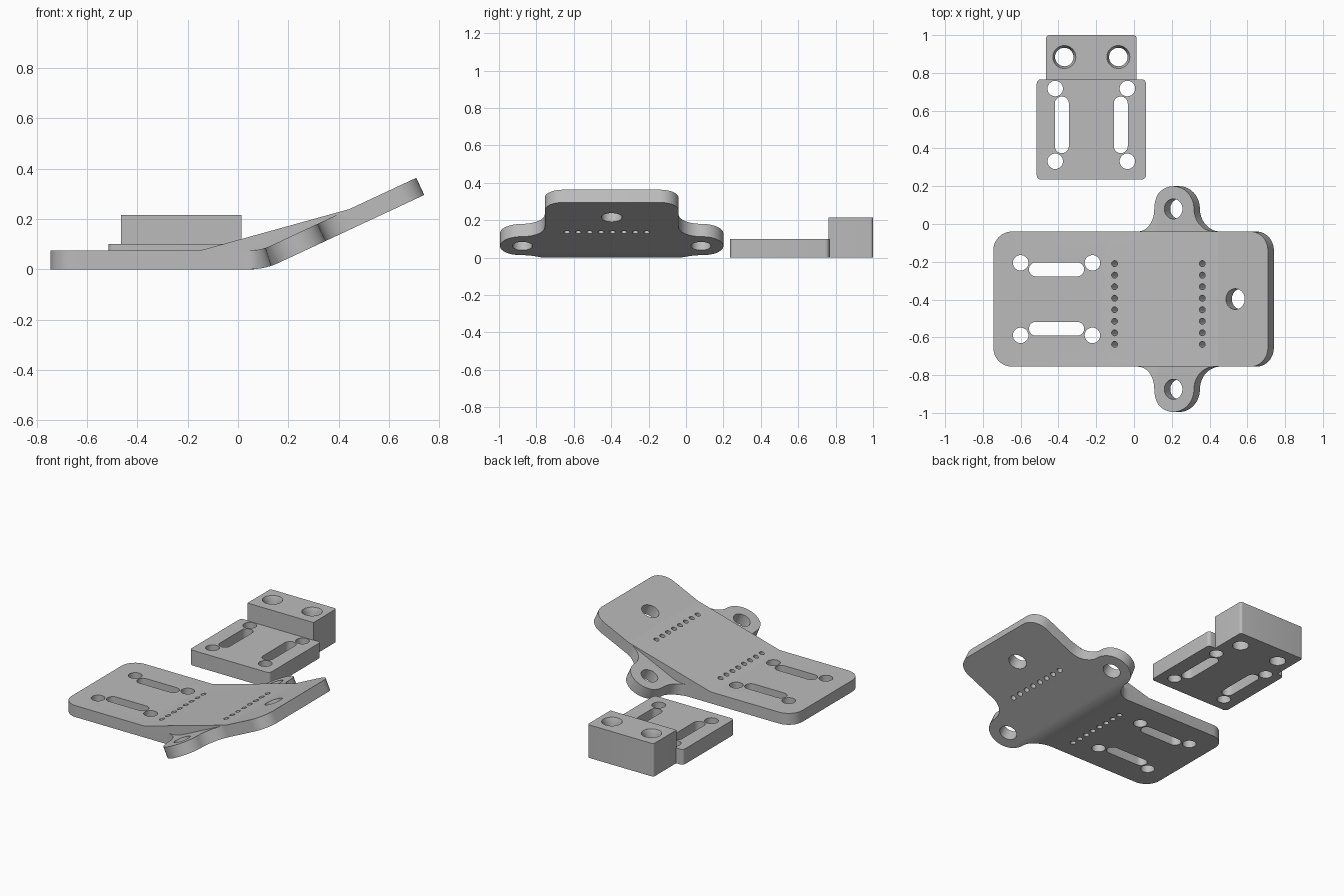
import bpy, bmesh, math
from mathutils import Matrix, Vector

if "Cube" in bpy.data.objects:
    bpy.data.objects.remove(bpy.data.objects["Cube"])

grey = bpy.data.materials.new("plain grey")
grey.diffuse_color = (0.5, 0.5, 0.5, 1)
grey.use_nodes = True
grey.node_tree.nodes["Principled BSDF"].inputs["Base Color"].default_value = grey.diffuse_color

THICK, TILT = 0.075, math.radians(25)
YC, W = -0.3975, 0.3575              # plate centre line and half width
U0, U1 = -0.745, 0.804               # plate ends along its unrolled length
BEND, RAD = 0.047, 0.27              # bend start and outer radius
EAR, EAR_R = 0.252, 0.12             # ear centre and radius


def rounded(cx, cy, hx, hy, r, n=10):
    """Rounded rectangle; a circle when hx = hy = r, a slot when hy = r."""
    pts = []
    for i, (sx, sy) in enumerate(((1, 1), (-1, 1), (-1, -1), (1, -1))):
        for k in range(n + 1):
            a = (i + k / n) * math.pi / 2
            p = (cx + sx * (hx - r) + r * math.cos(a), cy + sy * (hy - r) + r * math.sin(a))
            if not pts or math.dist(p, pts[-1]) > 1e-5:
                pts.append(p)
    if math.dist(pts[0], pts[-1]) < 1e-5:
        pts.pop()
    return pts


def circle(cx, cy, r, n=10):
    return rounded(cx, cy, r, r, r, n)


def loft(bm, low, high):
    a, b = [bm.verts.new(p) for p in low], [bm.verts.new(p) for p in high]
    bm.faces.new(a[::-1])
    bm.faces.new(b)
    for i in range(len(a)):
        j = (i + 1) % len(a)
        bm.faces.new((a[i], a[j], b[j], b[i]))


def prism(bm, pts, z0, z1, mat=Matrix()):
    loft(bm, [mat @ Vector((x, y, z0)) for x, y in pts],
         [mat @ Vector((x, y, z1)) for x, y in pts])


def make(name, bm):
    bmesh.ops.recalc_face_normals(bm, faces=bm.faces)
    me = bpy.data.meshes.new(name)
    bm.to_mesh(me)
    bm.free()
    me.materials.append(grey)
    ob = bpy.data.objects.new(name, me)
    bpy.context.collection.objects.link(ob)
    return ob


def boolean(ob, other, operation):
    m = ob.modifiers.new(operation.lower(), 'BOOLEAN')
    m.operation, m.solver, m.object = operation, 'EXACT', other
    bpy.context.view_layer.objects.active = ob
    bpy.ops.object.modifier_apply(modifier=m.name)
    bpy.data.objects.remove(other)


def smooth(ob):
    bpy.ops.object.select_all(action='DESELECT')
    ob.select_set(True)
    bpy.context.view_layer.objects.active = ob
    bpy.ops.object.shade_smooth_by_angle(angle=math.radians(30))


def bent(u, h):
    """Unrolled length u and height h to x, z on the bent plate."""
    if u <= BEND:
        return u, h
    t = min((u - BEND) / RAD, TILT)
    rest = max(0, u - BEND - RAD * TILT)
    return (BEND + (RAD - h) * math.sin(t) + rest * math.cos(t),
            RAD - (RAD - h) * math.cos(t) + rest * math.sin(t))


def half_width(u):
    d = abs(u - EAR)
    if d <= EAR_R:                                   # round ear
        return W + EAR_R + math.sqrt(EAR_R ** 2 - d * d)
    if d < 2 * EAR_R:                                # fillet beside the ear
        return W + EAR_R - math.sqrt(max(0, EAR_R ** 2 - (2 * EAR_R - d) ** 2))
    e = 0.1 - min(u - U0, U1 - u)                    # rounded plate corners
    return W if e <= 0 else W - 0.1 + math.sqrt(max(0, 0.01 - e * e))


# Bent plate with ears, built station by station
us = {round(BEND + RAD * TILT * i / 10, 5) for i in range(11)}
for k in range(13):
    a = k / 12 * math.pi / 2
    c = 1 - math.cos(a)
    us |= {round(v, 5) for v in (U0 + 0.1 * c, U1 - 0.1 * c)}
    for s in (-1, 1):
        us |= {round(EAR + s * EAR_R * math.cos(a), 5),
               round(EAR + s * EAR_R * (2 - math.cos(a)), 5)}
us = sorted(us)
us = [u for i, u in enumerate(us) if i == 0 or u - us[i - 1] > 1e-4]
bm = bmesh.new()
rings = []
for u in us:
    w = half_width(u)
    ring = []
    for h, s in ((0, -1), (0, 1), (THICK, 1), (THICK, -1)):
        x, z = bent(u, h)
        ring.append(bm.verts.new((x, YC + s * w, z)))
    rings.append(ring)
for a, b in zip(rings, rings[1:]):
    for i in range(4):
        j = (i + 1) % 4
        bm.faces.new((a[i], a[j], b[j], b[i]))
bm.faces.new(rings[0])
bm.faces.new(rings[-1][::-1])
plate = make("bent_plate", bm)

# Wedge that fills the inside of the bend
bm = bmesh.new()
end = 0.51
profile = [(-0.15, THICK), (-0.13, 0.04), bent(0.05, 0.04), bent(0.16, 0.04),
           bent(end - 0.02, 0.04), bent(end, THICK)]
side = Matrix(((1, 0, 0, 0), (0, 0, -1, 0), (0, 1, 0, 0), (0, 0, 0, 1)))
prism(bm, profile, -(YC + W), -(YC - W), side)
boolean(plate, make("wedge", bm), 'UNION')


def tilted(x, z):
    return Matrix.Translation((x, 0, z)) @ Matrix.Rotation(-TILT, 4, 'Y')


# Plate holes: flat end, ears, tip and two rows of small holes
bm = bmesh.new()
for s in (-1, 1):
    for x in (-0.6, -0.22):
        prism(bm, circle(x, YC + s * 0.192, 0.041), -0.1, 0.2)
    prism(bm, rounded(-0.41, YC + s * 0.157, 0.146, 0.037, 0.037), -0.1, 0.2)
    prism(bm, circle(0, YC + s * 0.4775, 0.053), -0.1, 0.2, tilted(*bent(EAR, 0)))
prism(bm, circle(0, YC, 0.055), -0.1, 0.2, tilted(0.568, 0.215))
for i in range(8):
    y = -0.21 - i * 0.061
    for foot in ((-0.062, 0), (0.399, 0.136)):
        prism(bm, circle(0, y, 0.016, 5), -0.05, 0.2, tilted(*foot))
boolean(plate, make("plate_cutter", bm), 'DIFFERENCE')
smooth(plate)

# Mounting bracket: slotted base with a taller block behind it
BX = -0.226
bm = bmesh.new()
prism(bm, rounded(BX, 0.501, 0.289, 0.265, 0.022, 6), 0, 0.1)
bracket = make("mounting_bracket", bm)
bm = bmesh.new()
corners = [p for p in rounded(BX, 0.88, 0.239, 0.12, 0.016, 6) if p[1] > 0.9]
prism(bm, corners + [(BX - 0.239, 0.762), (BX + 0.239, 0.762)], 0, 0.216)
boolean(bracket, make("block", bm), 'UNION')

# Bracket holes, slots and countersunk block holes
bm = bmesh.new()
for s in (-1, 1):
    for y in (0.332, 0.717):
        prism(bm, circle(BX + s * 0.191, y, 0.041), -0.1, 0.3 if y < 0.5 else 0.15)
    prism(bm, rounded(BX + s * 0.156, 0.525, 0.037, 0.15, 0.037), -0.1, 0.3)
    rings = [[(x, y, z) for x, y in circle(BX + s * 0.143, 0.884, r)]
             for r, z in ((0.049, -0.1), (0.049, 0.186), (0.061, 0.216), (0.061, 0.3))]
    vs = [[bm.verts.new(p) for p in ring] for ring in rings]
    for a, b in zip(vs, vs[1:]):
        for i in range(len(a)):
            j = (i + 1) % len(a)
            bm.faces.new((a[i], a[j], b[j], b[i]))
    bm.faces.new(vs[0][::-1])
    bm.faces.new(vs[-1])
boolean(bracket, make("bracket_cutter", bm), 'DIFFERENCE')
smooth(bracket)
